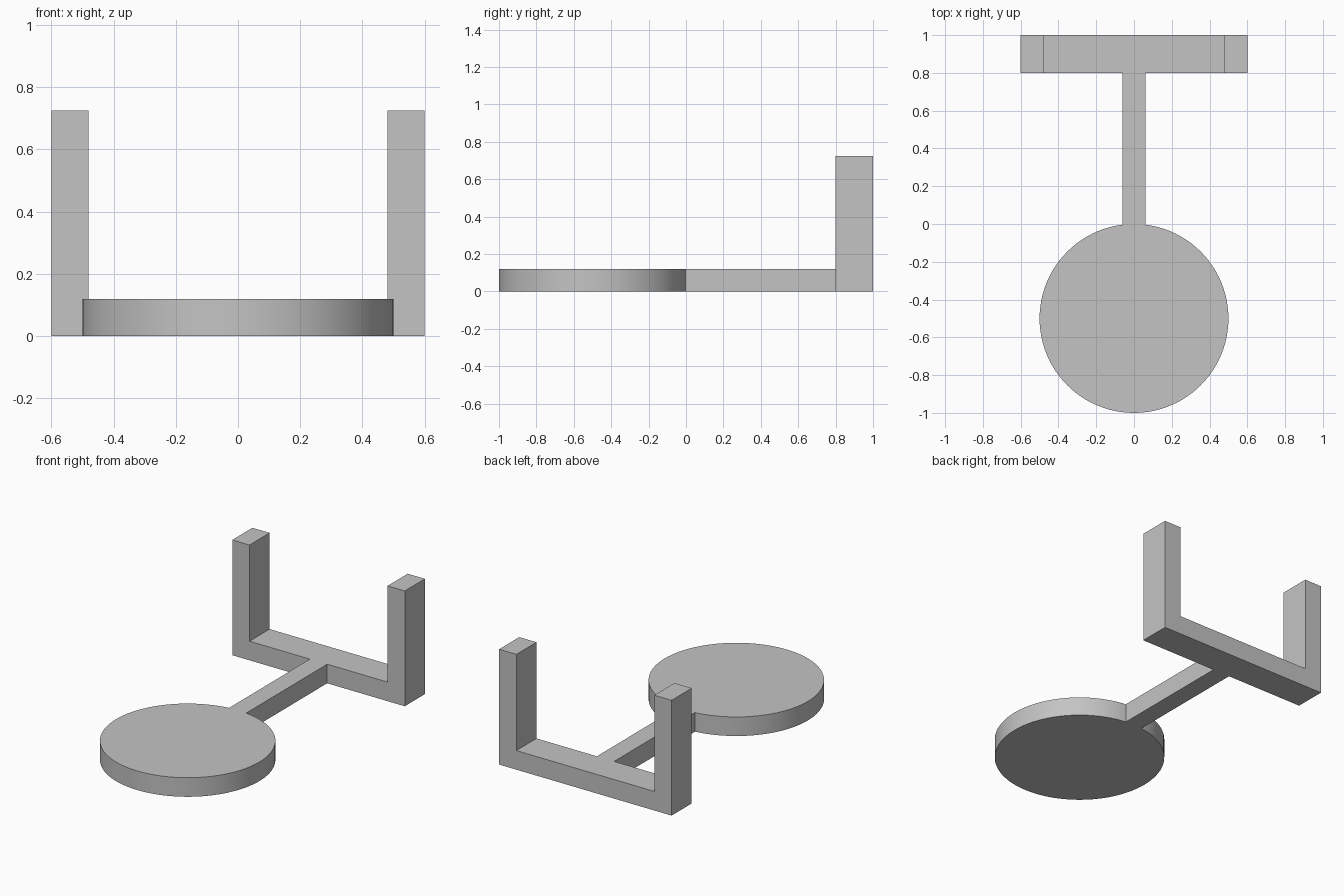
import bpy
import bmesh
import math

cube = bpy.data.objects.get("Cube")
if cube:
    bpy.data.objects.remove(cube, do_unlink=True)

THICK = 0.12       # thickness of base, stem and fork
HEIGHT = 0.725     # top of the prongs
HALF_W = 0.6       # half width of the fork
RADIUS = 0.5       # round base

grey = bpy.data.materials.new("plain grey")
grey.use_nodes = True
COLOUR = (0.55, 0.55, 0.55, 1)
grey.diffuse_color = COLOUR
grey.node_tree.nodes["Principled BSDF"].inputs["Base Color"].default_value = COLOUR


def extrude_profile(name, points, direction):
    """Make a solid by extruding a flat outline along a direction."""
    bm = bmesh.new()
    face = bm.faces.new([bm.verts.new(p) for p in points])
    out = bmesh.ops.extrude_face_region(bm, geom=[face])
    moved = [v for v in out["geom"] if isinstance(v, bmesh.types.BMVert)]
    bmesh.ops.translate(bm, verts=moved, vec=direction)
    bmesh.ops.recalc_face_normals(bm, faces=bm.faces)
    mesh = bpy.data.meshes.new(name)
    bm.to_mesh(mesh)
    bm.free()
    mesh.materials.append(grey)
    obj = bpy.data.objects.new(name, mesh)
    bpy.context.collection.objects.link(obj)
    return obj


# Round base
SIDES = 96
angles = [2 * math.pi * i / SIDES for i in range(SIDES)]
circle = [(RADIUS * math.cos(a), RADIUS * math.sin(a) - RADIUS, 0) for a in angles]
body = extrude_profile("round_base_with_fork", circle, (0, 0, THICK))

# Straight stem, reaching into the base and the fork
w = THICK / 2
stem = extrude_profile("stem", [(-w, -0.2, 0), (w, -0.2, 0), (w, 0.9, 0), (-w, 0.9, 0)],
                       (0, 0, THICK))

# U-shaped fork: crossbar with two upright prongs
inner = HALF_W - THICK
half = [(HALF_W, 0), (HALF_W, HEIGHT), (inner, HEIGHT), (inner, THICK)]
outline = half + [(-x, z) for x, z in reversed(half)]
fork = extrude_profile("fork", [(x, 0.8, z) for x, z in outline], (0, 0.2, 0))

# Fuse everything into one solid
bpy.context.view_layer.objects.active = body
for part in (stem, fork):
    mod = body.modifiers.new("fuse", "BOOLEAN")
    mod.operation = "UNION"
    mod.solver = "EXACT"
    mod.object = part
    bpy.ops.object.modifier_apply(modifier=mod.name)
    bpy.data.objects.remove(part, do_unlink=True)

# Smooth round rim, sharp edges elsewhere
bpy.ops.object.select_all(action="DESELECT")
body.select_set(True)
bpy.ops.object.shade_smooth_by_angle(angle=math.radians(30))
